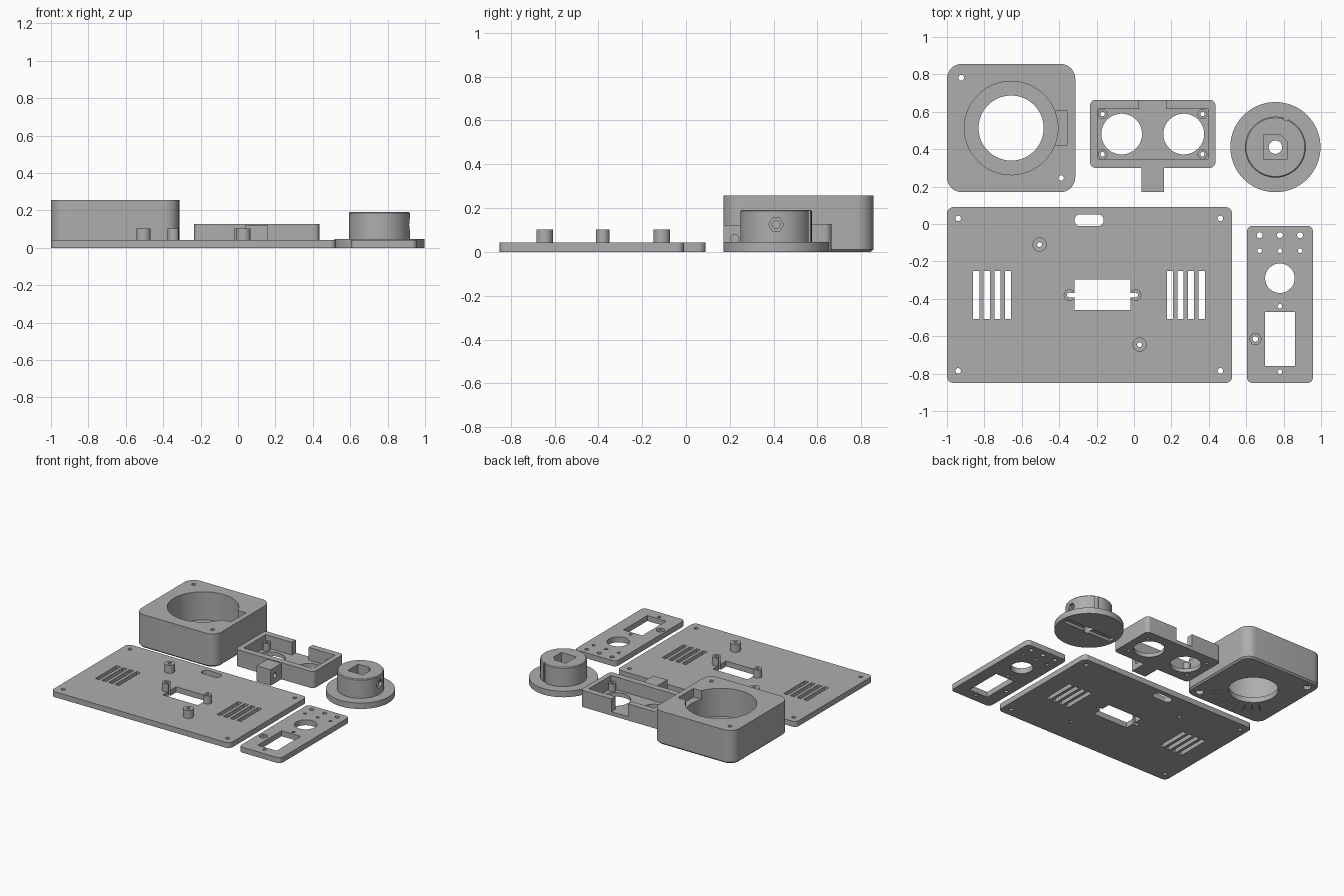
import bpy, bmesh, math
from mathutils import Matrix

if "Cube" in bpy.data.objects:
    bpy.data.objects.remove(bpy.data.objects["Cube"])

grey = bpy.data.materials.new("plastic grey")
grey.diffuse_color = (0.42, 0.42, 0.42, 1)
grey.use_nodes = True
grey.node_tree.nodes["Principled BSDF"].inputs["Base Color"].default_value = grey.diffuse_color


def loft(name, rings):
    """Solid skinned through equal-length rings, capped at both ends."""
    bm = bmesh.new()
    vs = [[bm.verts.new(p) for p in ring] for ring in rings]
    n = len(vs[0])
    for a, b in zip(vs, vs[1:]):
        for i in range(n):
            bm.faces.new((a[i], a[(i + 1) % n], b[(i + 1) % n], b[i]))
    bm.faces.new(vs[0][::-1])
    bm.faces.new(vs[-1])
    bmesh.ops.recalc_face_normals(bm, faces=bm.faces)
    me = bpy.data.meshes.new(name)
    bm.to_mesh(me)
    bm.free()
    me.materials.append(grey)
    ob = bpy.data.objects.new(name, me)
    bpy.context.collection.objects.link(ob)
    return ob


def slab(x0, x1, y0, y1, z0, z1, r=0.0, chamfer=0.0, name="cutter"):
    """Box with rounded upright edges and an optional chamfer at the bottom."""
    def ring(z, c):
        if r == 0:
            return [(x0, y0, z), (x1, y0, z), (x1, y1, z), (x0, y1, z)]
        pts = []
        for k, (cx, cy) in enumerate(((x1 - r, y1 - r), (x0 + r, y1 - r),
                                      (x0 + r, y0 + r), (x1 - r, y0 + r))):
            for i in range(9):
                a = math.pi / 2 * (k + i / 8)
                pts.append((cx + (r - c) * math.cos(a), cy + (r - c) * math.sin(a), z))
        return pts
    levels = [(z0, chamfer), (z0 + chamfer, 0), (z1, 0)] if chamfer else [(z0, 0), (z1, 0)]
    return loft(name, [ring(z, c) for z, c in levels])


def rod(x, y, r, z0, z1, n=24, name="cutter", top=0.0):
    """Upright cylinder or prism with an optional top chamfer."""
    levels = [(z0, r), (z1 - top, r), (z1, r - top)] if top else [(z0, r), (z1, r)]
    return loft(name, [[(x + q * math.cos(2 * math.pi * i / n),
                         y + q * math.sin(2 * math.pi * i / n), z) for i in range(n)]
                       for z, q in levels])


def rod_x(x0, x1, y, z, r, n=24):
    """Cylinder or prism lying along x."""
    return loft("cutter", [[(x, y + r * math.cos(2 * math.pi * i / n),
                             z + r * math.sin(2 * math.pi * i / n)) for i in range(n)]
                           for x in (x0, x1)])


def combine(ob, parts, op):
    bpy.context.view_layer.objects.active = ob
    for p in parts:
        m = ob.modifiers.new("bool", 'BOOLEAN')
        m.operation, m.solver, m.object = op, 'EXACT', p
        bpy.ops.object.modifier_apply(modifier=m.name)
        bpy.data.objects.remove(p, do_unlink=True)


def cut(ob, *parts):
    combine(ob, parts, 'DIFFERENCE')


def add(ob, *parts):
    combine(ob, parts, 'UNION')


def hole(x, y, r, n=20):
    return rod(x, y, r, -0.1, 0.4, n)


# Main panel with standoffs, vents and connector window
panel = slab(-1, 0.525, -0.85, 0.09, 0, 0.042, 0.035, name="main_panel")
standoffs = [(-0.505, -0.11, 0.038), (0.03, -0.645, 0.038),
             (-0.345, -0.38, 0.031), (0.008, -0.38, 0.031)]
for x, y, r in standoffs:
    add(panel, rod(x, y, r, 0.02, 0.103))
for x, y, r in standoffs:
    cut(panel, hole(x, y, 0.013))
cut(panel, slab(-0.318, -0.02, -0.46, -0.298, -0.1, 0.3),
    slab(-0.343, 0.006, -0.392, -0.368, -0.1, 0.3),
    slab(-0.318, -0.162, -0.012, 0.052, -0.1, 0.3, 0.031))
for x in (-0.94, 0.462):
    for y in (0.03, -0.785):
        cut(panel, hole(x, y, 0.015))
for x in (-0.86, 0.176):
    for i in range(4):
        cut(panel, slab(x + 0.0565 * i, x + 0.0565 * i + 0.033, -0.508, -0.25, -0.1, 0.3))

# Side panel with button hole, window and screw holes
side = slab(0.604, 0.957, -0.85, -0.01, 0, 0.042, 0.03, name="side_panel")
cut(side, hole(0.78, -0.29, 0.079, 48), slab(0.701, 0.862, -0.76, -0.47, -0.1, 0.3),
    hole(0.78, -0.44, 0.012), hole(0.78, -0.79, 0.012),
    rod(0.649, -0.615, 0.032, 0.02, 0.2, 6), hole(0.649, -0.615, 0.015))
for x in (0.672, 0.78, 0.888):
    cut(side, hole(x, -0.06, 0.016), hole(x, -0.143, 0.012))

# Square housing with a round well
cx, cy = -0.657, 0.513
housing = slab(-1, -0.314, 0.17, 0.856, 0, 0.257, 0.08, 0.012, name="speaker_housing")
cut(housing, rod(cx, cy, 0.25, 0.04, 0.5, 72), hole(cx, cy, 0.174, 64),
    slab(-0.47, -0.357, 0.42, 0.606, 0.19, 0.5))
for x, y in ((-0.924, 0.782), (-0.39, 0.246)):
    cut(housing, hole(x, y, 0.015), rod(x, y, 0.03, -0.1, 0.03, 24))
# Fan of fine grooves in the underside
for i in range(9):
    groove = slab(0.215, 0.30, -0.003, 0.003, -0.05, 0.012)
    groove.data.transform(Matrix.Translation((cx, cy, 0)) @
                          Matrix.Rotation(math.radians(-140 + 12.5 * i), 4, 'Z'))
    cut(housing, groove)

# Twin-hole sensor case with corner posts and mounting arm
case = slab(-0.235, 0.435, 0.30, 0.664, 0, 0.128, 0.03, name="sensor_case")
cut(case, slab(-0.195, 0.396, 0.348, 0.616, 0.03, 0.3),
    slab(0.028, 0.171, 0.60, 0.75, 0.03, 0.3))
posts = [(x, y) for x in (-0.168, 0.366) for y in (0.373, 0.588)]
for x, y in posts:
    add(case, rod(x, y, 0.026, 0.015, 0.09))
for x, y in posts:
    cut(case, hole(x, y, 0.012, 16))
for x in (-0.066, 0.266):
    cut(case, hole(x, 0.481, 0.109, 56))
arm = slab(0.04, 0.16, 0.17, 0.32, 0, 0.122)
cut(arm, rod_x(-0.1, 0.3, 0.222, 0.06, 0.019))
add(case, arm)

# Flanged knob with square socket, captive nut and set screw hole
kx, ky = 0.756, 0.411
knob = rod(kx, ky, 0.241, 0, 0.046, 80, name="flanged_knob")
add(knob, rod(kx, ky, 0.163, 0.02, 0.192, 72, top=0.006))
socket = loft("cutter", [[(kx + u, ky + v, z) for u, v in
                          ((-0.064, -0.064), (0.064, -0.064), (0.064, 0.03),
                           (0.03, 0.064), (-0.064, 0.064))] for z in (0.07, 0.4)])
marker = slab(0.153, 0.2, -0.012, 0.012, 0.046, 0.4)
marker.data.transform(Matrix.Translation((kx, ky, 0)) @
                      Matrix.Rotation(math.radians(70), 4, 'Z'))
cut(knob, socket, hole(kx, ky, 0.036, 32), marker,
    rod_x(kx + 0.03, kx + 0.3, ky, 0.125, 0.018),
    rod_x(kx + 0.14, kx + 0.3, ky, 0.125, 0.034, 6),
    slab(kx - 0.21, kx + 0.21, ky - 0.025, ky + 0.025, -0.1, 0.02))

# Smooth the curved walls, keep crisp edges
for ob in (panel, side, housing, case, knob):
    bpy.ops.object.select_all(action='DESELECT')
    ob.select_set(True)
    bpy.context.view_layer.objects.active = ob
    bpy.ops.object.shade_smooth_by_angle(angle=math.radians(30))
